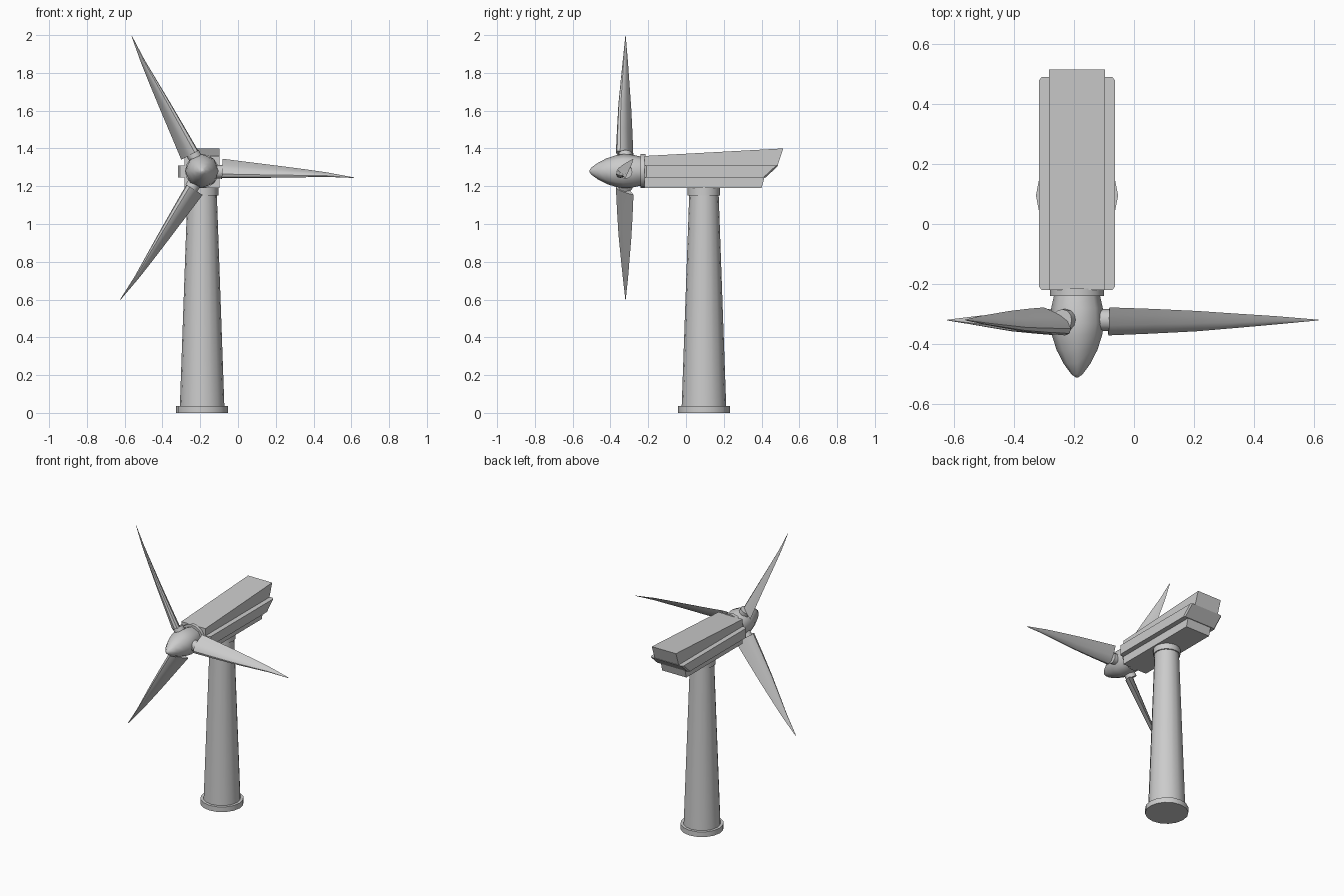
import bpy, bmesh
from math import sin, cos, pi, radians
from mathutils import Vector, Matrix

if "Cube" in bpy.data.objects:
    bpy.data.objects.remove(bpy.data.objects["Cube"])

CX, CY = -0.19, 0.095                 # tower axis
HUB = Vector((CX, -0.32, 1.28))       # rotor centre


def loft(name, rings, matrix=Matrix(), smooth=None):
    """Skin a list of equal-length rings and cap both ends."""
    bm = bmesh.new()
    vs = [[bm.verts.new(matrix @ Vector(p)) for p in r] for r in rings]
    n = len(vs[0])
    for a, b in zip(vs, vs[1:]):
        for i in range(n):
            j = (i + 1) % n
            bm.faces.new((a[i], a[j], b[j], b[i]))
    bm.faces.new(vs[0])
    bm.faces.new(vs[-1])
    bmesh.ops.recalc_face_normals(bm, faces=bm.faces)
    mesh = bpy.data.meshes.new(name)
    bm.to_mesh(mesh)
    bm.free()
    ob = bpy.data.objects.new(name, mesh)
    bpy.context.collection.objects.link(ob)
    if smooth:
        bpy.ops.object.select_all(action='DESELECT')
        ob.select_set(True)
        bpy.context.view_layer.objects.active = ob
        bpy.ops.object.shade_smooth_by_angle(angle=radians(smooth))
    return ob


def lathe(name, profile, sides, matrix, smooth=40):
    """Turn (radius, height) pairs around local z."""
    rings = [[(r * cos(2 * pi * i / sides), r * sin(2 * pi * i / sides), h)
              for i in range(sides)] for r, h in profile]
    return loft(name, rings, matrix, smooth)


def prism(name, slices, matrix=Matrix()):
    """Skin (x, side profile) pairs, each profile in y and z."""
    return loft(name, [[(x, y, z) for y, z in prof] for x, prof in slices], matrix)


# Tower, foot and collar
at_tower = Matrix.Translation((CX, CY, 0))
lathe("tower_foot", [(0.137, 0), (0.137, 0.036)], 16, at_tower)
lathe("tower", [(0.118, 0.03), (0.078, 1.155)], 16, at_tower)
lathe("tower_collar", [(0.086, 1.15), (0.086, 1.195)], 16, at_tower)

# Nacelle: core with slanted tail
core = [(-0.22, 1.19), (-0.22, 1.36), (0.515, 1.40), (0.485, 1.31),
        (0.415, 1.245), (0.40, 1.19)]
at_x = Matrix.Translation((CX, 0, 0))
prism("nacelle_body", [(-0.093, core), (0.093, core)], at_x)

# Nacelle: wide side band with chamfered ends
def band(inset):
    return [(-0.22 + inset, 1.245), (-0.22 + inset, 1.31),
            (0.49 - inset, 1.31), (0.42 - inset, 1.245)]

prism("nacelle_band", [(-0.127, band(0.012)), (-0.118, band(0)),
                       (0.118, band(0)), (0.127, band(0.012))], at_x)

# Hub spinner and its backing disc, local z pointing forward
forward = Matrix.Translation((CX, 0, 1.28)) @ Matrix.Rotation(pi / 2, 4, 'X')
lathe("hub_spinner", [(0.076, 0.235), (0.086, 0.28), (0.09, 0.33), (0.084, 0.37),
                      (0.068, 0.42), (0.045, 0.465), (0.018, 0.502), (0.003, 0.512)],
      8, forward, 60)
lathe("hub_disc", [(0.09, 0.215), (0.09, 0.24)], 16, forward)

# Teardrop blade section: (along chord, across chord) in unit size
TEAR = [(0, 0), (0.06, 0.6), (0.25, 1), (0.5, 0.85), (0.8, 0.38),
        (1, 0), (0.8, -0.38), (0.5, -0.85), (0.25, -1), (0.06, -0.6)]


def section(s, y0, t0, y1, t1, thick):
    lead, trail = Vector((y0, t0)), Vector((y1, t1))
    chord = trail - lead
    side = Vector((-chord.y, chord.x)).normalized() * thick
    pts = [lead + chord * c + side * d for c, d in TEAR]
    return [(s, p.x, p.y) for p in pts]


BLADE = [section(0.105, -0.045, -0.027, 0.042, 0.070, 0.026),
         section(0.25, -0.041, -0.021, 0.037, 0.058, 0.021),
         section(0.40, -0.035, -0.014, 0.030, 0.046, 0.016),
         section(0.55, -0.023, -0.006, 0.020, 0.033, 0.011),
         section(0.66, -0.014, 0.000, 0.013, 0.022, 0.007),
         section(0.805, -0.001, -0.001, 0.001, 0.002, 0.001)]

# Three blades with round root stubs
for k in range(3):
    spin = Matrix.Translation(HUB) @ Matrix.Rotation(radians(2.5 - 120 * k), 4, 'Y')
    loft(f"blade_{k + 1}", BLADE, spin, 40)
    lathe(f"blade_root_{k + 1}", [(0.036, 0.05), (0.036, 0.107)], 12,
          spin @ Matrix.Rotation(pi / 2, 4, 'Y'))
